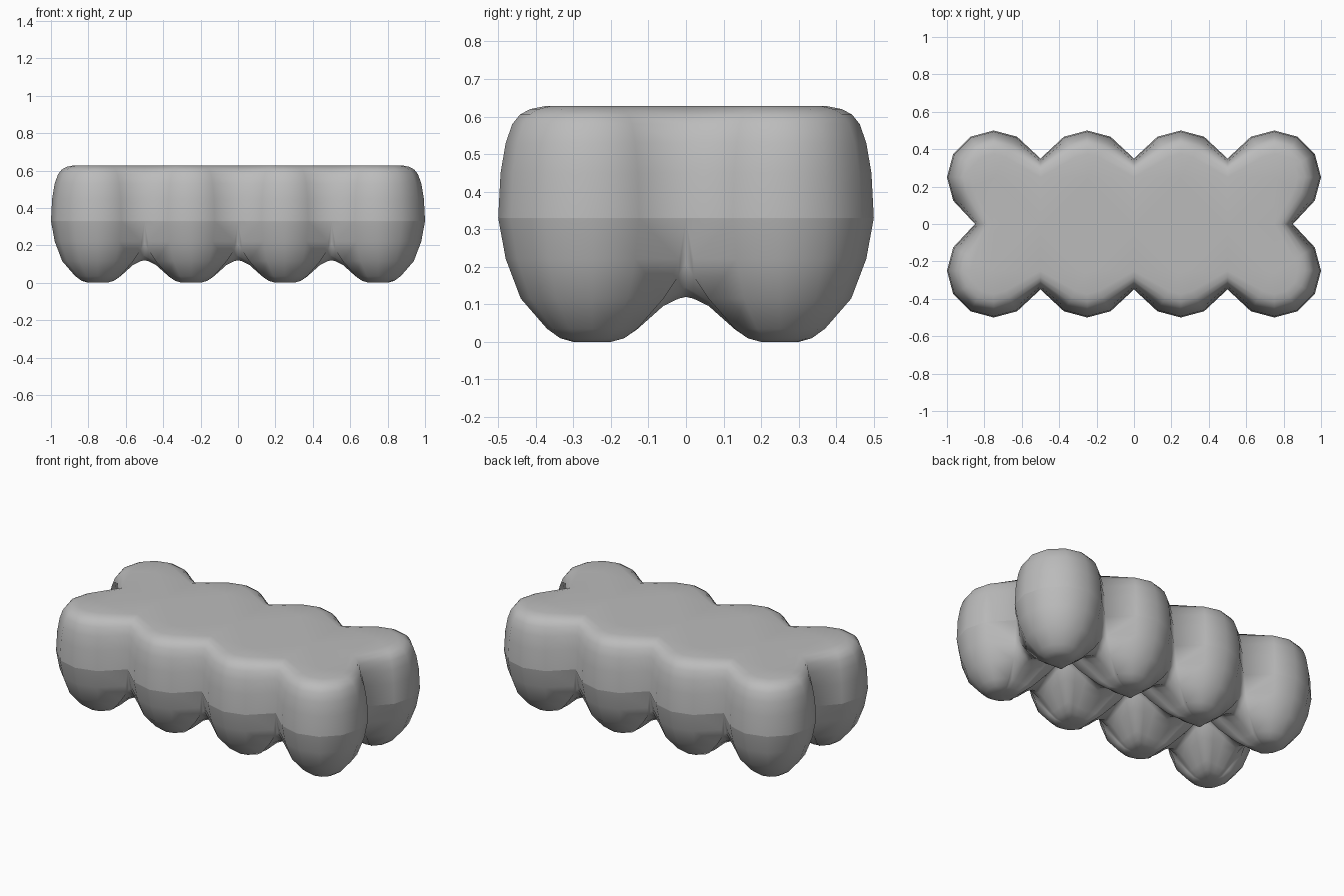
import bpy
import bmesh
from math import sin, cos, radians

if "Cube" in bpy.data.objects:
    bpy.data.objects.remove(bpy.data.objects["Cube"], do_unlink=True)

HALF = 0.25      # half the lobe spacing
SEAM = 0.33      # height of the crease around the body
RIDGE = 0.12     # underside height where two lobes meet
TOP = 0.628
COLS, ROWS = 4, 2

# Underside rings: fraction of reach, rise of an open side, rise toward a neighbour
LOWER = [(0, 0, 0), (0.2, 0, 0), (0.34, 0.03, 0.08), (0.48, 0.106, 0.28),
         (0.76, 0.35, 0.8), (0.92, 0.67, 0.96), (1, 1, 1)]
# Upper rings: fraction of reach, height
UPPER = [(1, SEAM), (0.975, 0.45), (0.92, 0.53), (0.85, 0.58),
         (0.77, 0.605), (0.66, 0.62), (0.5, TOP)]


def arc(*angles):
    return [(HALF * cos(radians(a)), HALF * sin(radians(a)), SEAM) for a in angles]


# Outer ends of the columns in each kind of lobe quadrant
FOLD = [(HALF, 0, RIDGE), (HALF, 0.05, 0.145), (HALF, 0.085, 0.21), (HALF, 0.1, SEAM)]
PIT = [(HALF, 0, RIDGE), (HALF, 0.09, 0.16), (HALF, 0.17, 0.22)]
OPEN_QUADRANT = arc(0, 30, 60, 90)
SIDE_QUADRANT = FOLD + arc(60, 90)
INNER_QUADRANT = PIT + [(HALF, HALF, 0.25)] + [(v, u, z) for u, v, z in reversed(PIT)]


def lower_column(end):
    u, v, z = end
    w = (z - RIDGE) / (SEAM - RIDGE)
    return [(u * s, v * s, z * (w * a + (1 - w) * b)) for s, a, b in LOWER]


def upper_column(end, notch):
    u, v, _ = end
    if notch:    # stays on the shared wall so both lobes meet
        return [(u, v * (2 * s - 1), z) for s, z in UPPER]
    return [(u * s, v * s, z) for s, z in UPPER]


def add_quadrant(bm, ends, side, place):
    def skin(columns):
        grid = [[bm.verts.new(place(p)) for p in col] for col in columns]
        for a, b in zip(grid, grid[1:]):
            for k in range(len(a) - 1):
                bm.faces.new((a[k], a[k + 1], b[k + 1], b[k]))

    # Rounded underside
    skin([lower_column(e) for e in ends])
    # Outer wall with its rounded rim
    rim = [e for e in ends if e[2] == SEAM]
    if rim:
        walls = [upper_column(e, side and i == 0) for i, e in enumerate(rim)]
        skin(walls)
        edge = [w[-1] for w in walls]
    else:
        edge = [(HALF, 0, TOP), (HALF, HALF, TOP), (0, HALF, TOP)]
    # Flat top
    bm.faces.new([bm.verts.new(place(p)) for p in [(0, 0, TOP)] + edge])


bm = bmesh.new()
for i in range(COLS):
    for j in range(ROWS):
        cx, cy = (2 * i - COLS + 1) * HALF, (2 * j - ROWS + 1) * HALF
        for sx in (-1, 1):
            for sy in (-1, 1):
                near_x = 0 <= i + sx < COLS
                near_y = 0 <= j + sy < ROWS
                side = near_x != near_y
                swap = side and near_y

                def place(p):
                    u, v = (p[1], p[0]) if swap else (p[0], p[1])
                    return (cx + sx * u, cy + sy * v, p[2])

                ends = (SIDE_QUADRANT if side else
                        INNER_QUADRANT if near_x else OPEN_QUADRANT)
                add_quadrant(bm, ends, side, place)

bmesh.ops.remove_doubles(bm, verts=bm.verts[:], dist=0.0005)
bmesh.ops.recalc_face_normals(bm, faces=bm.faces[:])

# Smooth everywhere except the crease around the body
for f in bm.faces:
    f.smooth = True
for e in bm.edges:
    e.smooth = not all(abs(v.co.z - SEAM) < 0.001 for v in e.verts)

mesh = bpy.data.meshes.new("lobed_block")
bm.to_mesh(mesh)
bm.free()
block = bpy.data.objects.new("lobed_block", mesh)
bpy.context.collection.objects.link(block)

grey = bpy.data.materials.new("plain grey")
grey.use_nodes = True
colour = (0.5, 0.5, 0.5, 1)
grey.diffuse_color = colour
grey.node_tree.nodes["Principled BSDF"].inputs["Base Color"].default_value = colour
mesh.materials.append(grey)
